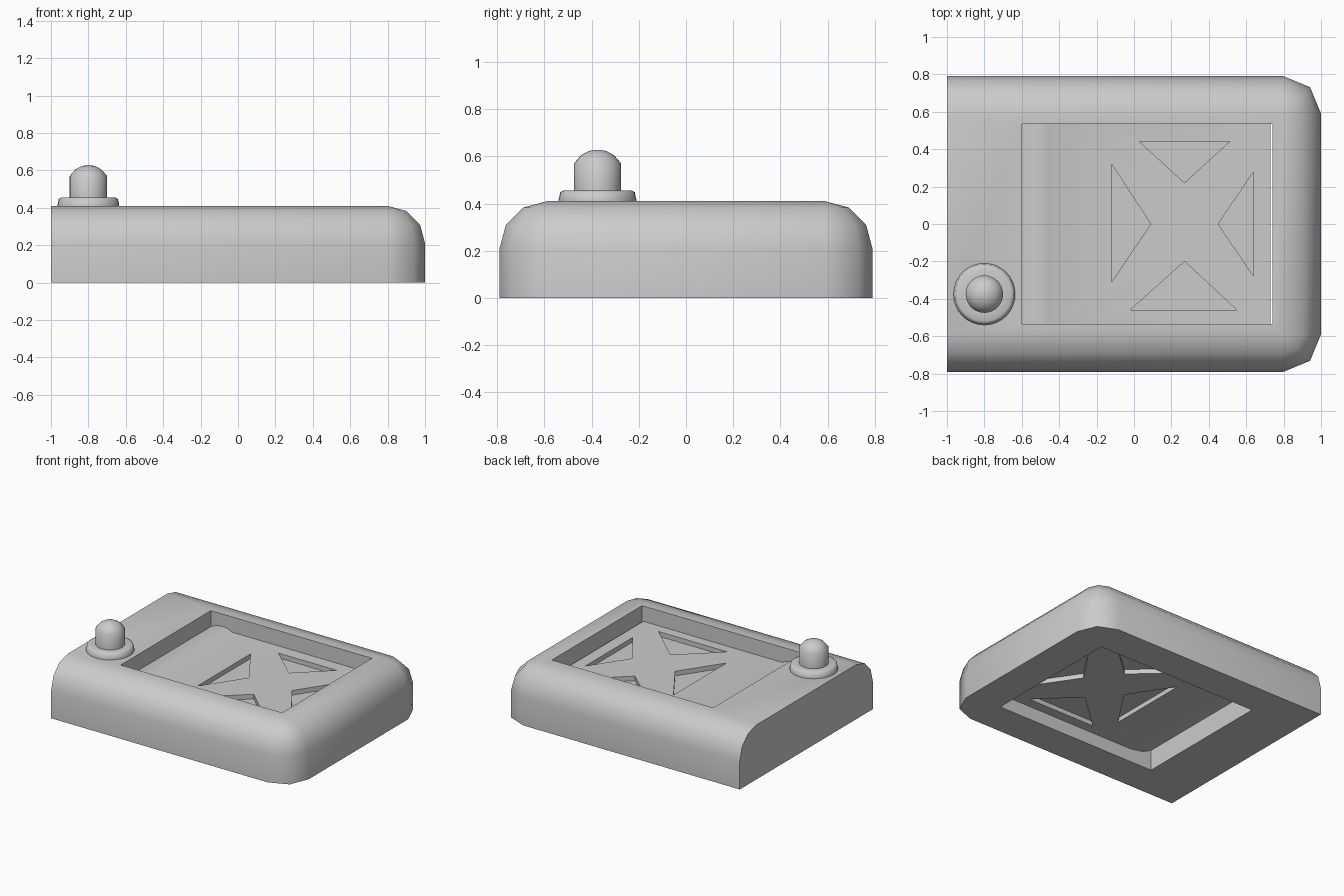
import bpy, bmesh, math

if "Cube" in bpy.data.objects:
    bpy.data.objects.remove(bpy.data.objects["Cube"])


def make(name, verts, faces):
    me = bpy.data.meshes.new(name)
    me.from_pydata(verts, [], faces)
    bm = bmesh.new()
    bm.from_mesh(me)
    bmesh.ops.remove_doubles(bm, verts=bm.verts, dist=1e-4)
    bmesh.ops.recalc_face_normals(bm, faces=bm.faces)
    bm.to_mesh(me)
    bm.free()
    ob = bpy.data.objects.new(name, me)
    bpy.context.collection.objects.link(ob)
    return ob


def smooth(ob, angle):
    bpy.ops.object.select_all(action='DESELECT')
    ob.select_set(True)
    bpy.context.view_layer.objects.active = ob
    bpy.ops.object.shade_smooth_by_angle(angle=math.radians(angle))


def prism(name, pts, lo, hi, axis):
    """Extrude a closed outline along 'y' or 'z'."""
    n = len(pts)
    verts = [(p[0], t, p[1]) if axis == 'y' else (p[0], p[1], t)
             for t in (lo, hi) for p in pts]
    faces = [list(range(n)), list(range(n, 2 * n))]
    faces += [(i, (i + 1) % n, n + (i + 1) % n, n + i) for i in range(n)]
    return make(name, verts, faces)


def cut(ob, cutter):
    m = ob.modifiers.new("cut", 'BOOLEAN')
    m.operation, m.solver, m.object = 'DIFFERENCE', 'EXACT', cutter
    bpy.context.view_layer.objects.active = ob
    bpy.ops.object.modifier_apply(modifier=m.name)
    bpy.data.objects.remove(cutter)


# Solid body: rounded on three sides, cut straight at the left end
profile = [(0.2 * math.sin(math.radians(a)), 0.21 + 0.2 * math.cos(math.radians(a)))
           for a in (0, 30, 60, 90)] + [(0.2, 0)]
path = ([(-1, -0.59, -90)] + [(0.8, -0.59, a) for a in (-90, -45, 0)]
        + [(0.8, 0.59, a) for a in (0, 45, 90)] + [(-1, 0.59, 90)])
k, n = len(profile), len(path)
verts = [(x + r * math.cos(math.radians(a)), y + r * math.sin(math.radians(a)), z)
         for x, y, a in path for r, z in profile]
faces = []
for i in range(n - 1):
    for j in range(k - 1):
        a, b = i * k + j, (i + 1) * k + j
        # the corners close to a point at the top
        corner = j == 0 and path[i][:2] == path[i + 1][:2]
        faces.append((a, a + 1, b + 1) if corner else (a, a + 1, b + 1, b))
# Top, underside and left end
faces.append([i * k for i in (0, 1, 4, 7)])
faces.append([i * k + k - 1 for i in range(n)])
faces.append(list(range(k)) + [(n - 1) * k + j for j in reversed(range(k))])
# weld the fan points shared by the corner columns
top = {1: 1, 2: 1, 3: 1, 4: 4, 5: 4, 6: 4}
faces = [[top.get(v // k, v // k) * k if v % k == 0 else v for v in f] for f in faces]
body = make("body", verts, faces)

# Rectangular opening right through the body
cut(body, prism("opening", [(-0.6, -0.535), (0.74, -0.535), (0.74, 0.535), (-0.6, 0.535)],
                -0.2, 0.8, 'z'))
smooth(body, 50)

# Cover plate with a rounded ridge at its left end
plate = prism("cover_plate",
              [(-0.6, 0.155), (-0.53, 0.12), (-0.42, 0.1), (0.73, 0.1), (0.73, 0.295),
               (-0.42, 0.295), (-0.46, 0.312), (-0.5, 0.318), (-0.55, 0.312), (-0.6, 0.29)],
              -0.535, 0.535, 'y')

# Triangular pockets on both faces
triangles = [[(0.03, 0.44), (0.51, 0.44), (0.27, 0.22)],
             [(-0.02, -0.46), (0.55, -0.46), (0.27, -0.2)],
             [(-0.12, 0.32), (-0.12, -0.31), (0.09, 0)],
             [(0.64, 0.28), (0.64, -0.28), (0.45, 0)]]
for tri in triangles:
    for lo, hi in ((0.26, 0.5), (-0.1, 0.135)):
        cut(plate, prism("pocket", tri, lo, hi, 'z'))
smooth(plate, 30)

# Round button with collar
rings = [(0.165, 0.405), (0.165, 0.415), (0.158, 0.448), (0.145, 0.455), (0.1, 0.455),
         (0.1, 0.57), (0.07, 0.605), (0.037, 0.623), (0.01, 0.628)]
n = 32
verts = [(-0.8 + r * math.cos(math.tau * i / n), -0.375 + r * math.sin(math.tau * i / n), z)
         for r, z in rings for i in range(n)]
faces = [(j * n + i, j * n + (i + 1) % n, (j + 1) * n + (i + 1) % n, (j + 1) * n + i)
         for j in range(len(rings) - 1) for i in range(n)]
faces += [list(range(n)), list(range((len(rings) - 1) * n, len(rings) * n))]
smooth(make("round_button", verts, faces), 50)
